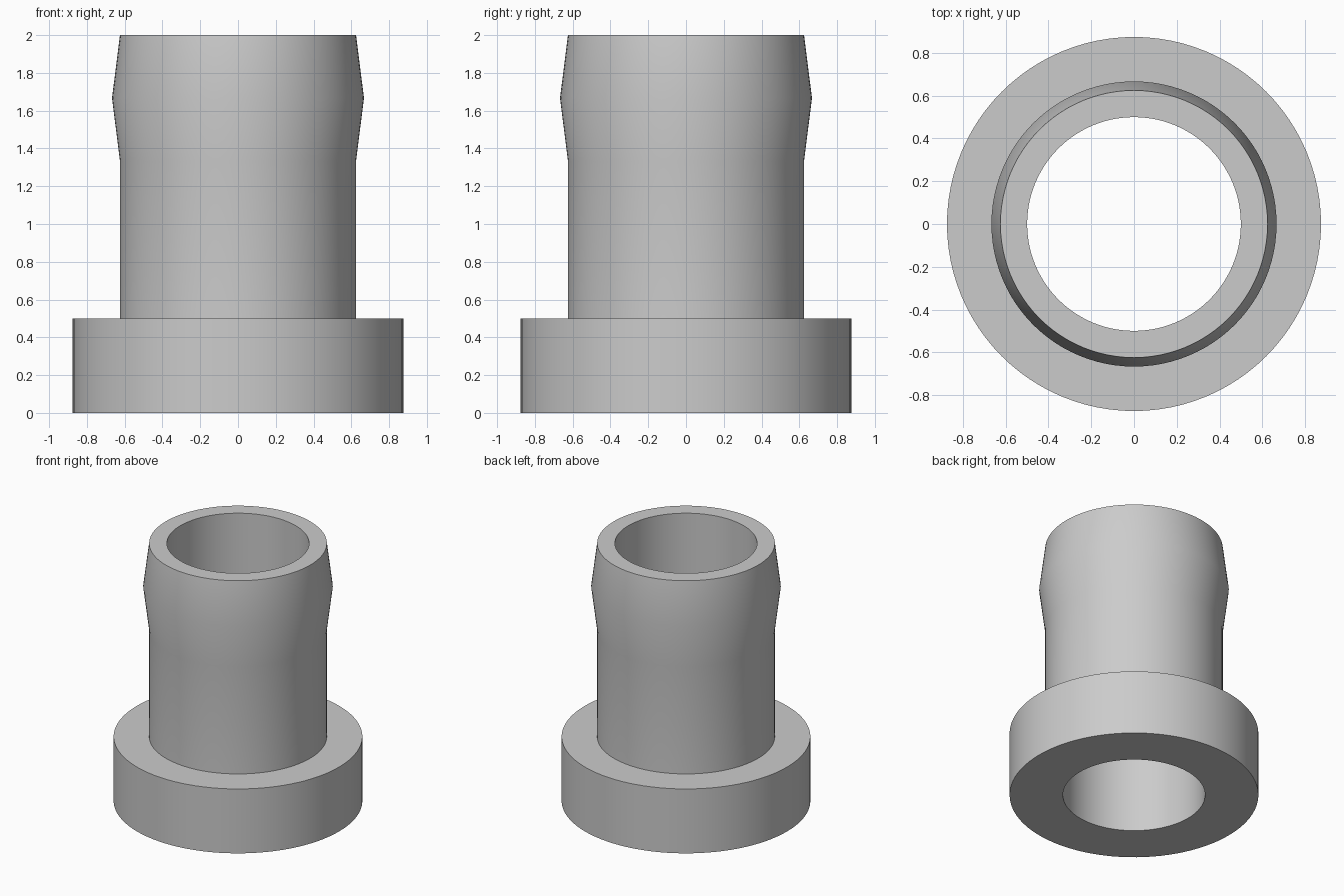
import bpy, bmesh, math

if "Cube" in bpy.data.objects:
    bpy.data.objects.remove(bpy.data.objects["Cube"])

SEGMENTS = 96

# Plain grey material
grey = bpy.data.materials.new("grey")
grey.diffuse_color = (0.6, 0.6, 0.6, 1)
grey.use_nodes = True
grey.node_tree.nodes["Principled BSDF"].inputs["Base Color"].default_value = grey.diffuse_color


def lathe(name, profile):
    """Spin a closed (radius, height) profile around the z axis."""
    bm = bmesh.new()
    rings = []
    for i in range(SEGMENTS):
        a = 2 * math.pi * i / SEGMENTS
        rings.append([bm.verts.new((r * math.cos(a), r * math.sin(a), z)) for r, z in profile])
    n = len(profile)
    for i in range(SEGMENTS):
        a, b = rings[i], rings[(i + 1) % SEGMENTS]
        for j in range(n):
            k = (j + 1) % n
            bm.faces.new((a[j], b[j], b[k], a[k]))
    bmesh.ops.recalc_face_normals(bm, faces=bm.faces)
    mesh = bpy.data.meshes.new(name)
    bm.to_mesh(mesh)
    bm.free()
    obj = bpy.data.objects.new(name, mesh)
    bpy.context.collection.objects.link(obj)
    mesh.materials.append(grey)
    # Smooth walls, sharp rims
    bpy.ops.object.select_all(action='DESELECT')
    obj.select_set(True)
    bpy.context.view_layer.objects.active = obj
    bpy.ops.object.shade_smooth_by_angle(angle=math.radians(30))
    return obj


# Flanged tube: base flange, straight neck, barbed lip and through bore
lathe("flanged_hose_fitting", [
    (0.50, 0.0), (0.875, 0.0), (0.875, 0.50),      # flange
    (0.625, 0.50), (0.625, 1.333),                 # neck
    (0.667, 1.667), (0.625, 2.0),                  # barb
    (0.50, 2.0),                                   # rim, then the bore
])
